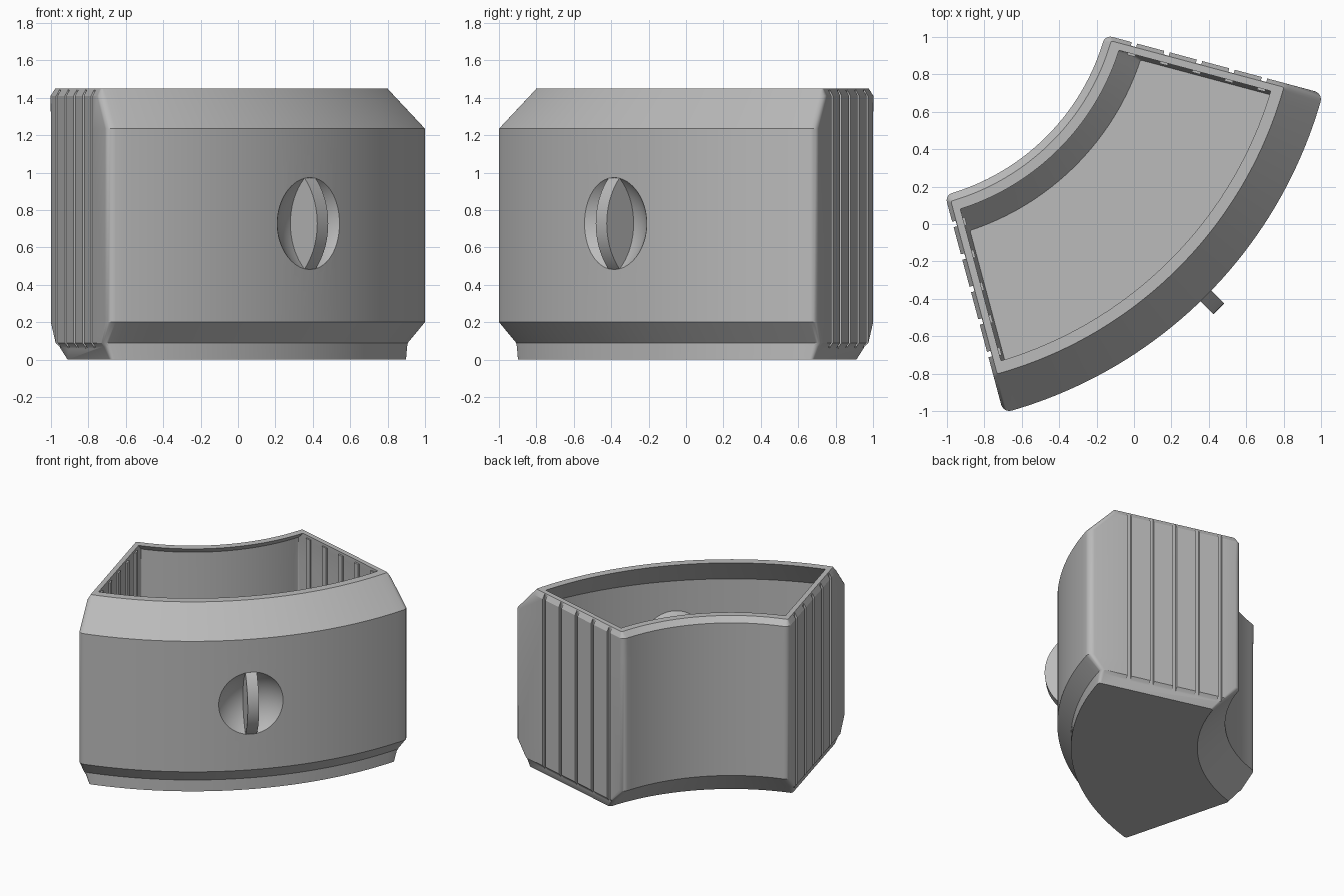
import bpy, bmesh
from math import sin, cos, pi, radians, sqrt, atan2
from mathutils import Matrix, Vector

if "Cube" in bpy.data.objects:
    bpy.data.objects.remove(bpy.data.objects["Cube"])

# Working frame: arc centre at the origin, bin centred on +x, sides at +-30 degrees
CENTRE = 1.3237
PLACE = Matrix.Translation((-CENTRE, CENTRE, 0)) @ Matrix.Rotation(radians(-45), 4, 'Z')
HALF = radians(30)
NORMAL = HALF + pi / 2
R_IN, R_OUT, GRIP_Z = 1.21, 2.416, 0.7275

grey = bpy.data.materials.new("plastic_grey")
grey.use_nodes = True
COLOUR = (0.5, 0.5, 0.5, 1)
grey.diffuse_color = COLOUR
grey.node_tree.nodes["Principled BSDF"].inputs["Base Color"].default_value = COLOUR


def make(name, bm):
    bmesh.ops.recalc_face_normals(bm, faces=bm.faces)
    bm.transform(PLACE)
    mesh = bpy.data.meshes.new(name)
    bm.to_mesh(mesh)
    bm.free()
    mesh.materials.append(grey)
    ob = bpy.data.objects.new(name, mesh)
    bpy.context.collection.objects.link(ob)
    return ob


def activate(ob):
    bpy.ops.object.select_all(action='DESELECT')
    ob.select_set(True)
    bpy.context.view_layer.objects.active = ob


def cut(ob, cutter):
    mod = ob.modifiers.new("cut", 'BOOLEAN')
    mod.operation, mod.solver, mod.object = 'DIFFERENCE', 'EXACT', cutter
    activate(ob)
    bpy.ops.object.modifier_apply(modifier=mod.name)


def arc(centre, radius, a, b, n):
    return [(centre[0] + radius * cos(a + (b - a) * i / n),
             centre[1] + radius * sin(a + (b - a) * i / n)) for i in range(n + 1)]


def outline(r_in, r_out, inset, fillet):
    """Ring sector with rounded corners, sides pulled in by inset."""
    def corner(dist):
        off = inset + fillet
        s = sqrt(dist * dist - off * off)
        return (s * cos(HALF) - off * cos(NORMAL), s * sin(HALF) - off * sin(NORMAL))
    co, ci = corner(r_out - fillet), corner(r_in + fillet)
    ao, ai = atan2(co[1], co[0]), atan2(ci[1], ci[0])
    half = (arc((0, 0), r_out, 0, ao, 20) + arc(co, fillet, ao, NORMAL, 5)[1:]
            + arc(ci, fillet, NORMAL, ai + pi, 5) + arc((0, 0), r_in, ai, 0, 20)[1:])
    return half + [(x, -y) for x, y in half[-2:0:-1]]


# Bin shell: up the outside, over the rim, down the inside (z, r_in, r_out, inset, fillet)
SECTIONS = [
    (0.00, 1.41, 2.318, 0.045, 0.02),
    (0.07, 1.34, 2.318, 0.015, 0.03),
    (0.09, 1.32, 2.318, 0.0, 0.03),
    (0.20, R_IN, R_OUT, 0.0, 0.045),
    (1.235, R_IN, R_OUT, 0.0, 0.045),
    (1.41, R_IN, 2.245, 0.0, 0.04),
    (1.45, 1.25, 2.206, 0.022, 0.01),
    (1.45, 1.305, 2.144, 0.06, 0.005),
    (1.40, 1.255, 2.194, 0.06, 0.005),
    (1.22, 1.255, 2.366, 0.06, 0.01),
    (0.22, 1.255, 2.366, 0.06, 0.01),
    (0.11, 1.368, 2.268, 0.06, 0.01),
    (0.05, 1.43, 2.268, 0.08, 0.01),
]
bm = bmesh.new()
rings = [[bm.verts.new((x, y, s[0])) for x, y in outline(*s[1:])] for s in SECTIONS]
for low, high in zip(rings, rings[1:]):
    for i in range(len(low)):
        j = (i + 1) % len(low)
        bm.faces.new((low[i], low[j], high[j], high[i]))
bm.faces.new(rings[0])
bm.faces.new(rings[-1])
body = make("bin_shell", bm)


def side_bars(name, width, depth, offset, z0, z1):
    """Five upright bars along each end wall, centred at offset from the wall plane."""
    bm = bmesh.new()
    for side in (1, -1):
        for i in range(5):
            m = (Matrix.Rotation(side * HALF, 4, 'Z')
                 @ Matrix.Translation((1.373 + 0.18 * i, side * offset, (z0 + z1) / 2))
                 @ Matrix.Diagonal((width, depth, z1 - z0, 1)))
            bmesh.ops.create_cube(bm, size=1, matrix=m)
    return make(name, bm)


def ball(radius, clip=None):
    """Sphere on the grip axis, optionally keeping only the part inside radius clip."""
    bm = bmesh.new()
    m = Matrix.Translation((2.64, 0, GRIP_Z)) @ Matrix.Rotation(pi / 2, 4, 'Y')
    bmesh.ops.create_uvsphere(bm, u_segments=64, v_segments=40, radius=radius, matrix=m)
    if clip:
        bmesh.ops.bisect_plane(bm, geom=bm.verts[:] + bm.edges[:] + bm.faces[:],
                               plane_co=Vector((clip, 0, 0)), plane_no=Vector((1, 0, 0)),
                               clear_outer=True)
        bmesh.ops.holes_fill(bm, edges=[e for e in bm.edges if e.is_boundary])
    return bm


# Grooves on the end walls, ridges behind them, and the round grip recess
grooves = side_bars("groove_cutter", 0.03, 0.04, 0.0, 0.02, 1.445)
recess = make("recess_cutter", ball(0.333))
bowl = make("grip_bowl", ball(0.375, 2.388))
cut(body, grooves)
cut(body, recess)
cut(bowl, recess)
for helper in (grooves, recess):
    bpy.data.objects.remove(helper)
ridges = side_bars("inner_ridges", 0.045, 0.03, -0.057, 0.06, 1.43)

# Upright lens-shaped grip fin across the recess
bm = bmesh.new()
RISE, CHORD = 0.101, 0.2475


def bulge(sag, direction):
    r = (CHORD ** 2 + sag ** 2) / (2 * sag)
    zs = [CHORD * sin(-pi / 2 + pi * i / 24) for i in range(25)]
    return [(2.412 + direction * (sqrt(r * r - z * z) - r + sag), GRIP_Z + z) for z in zs]


profile = bulge(RISE, 1) + bulge(0.125, -1)[-2:0:-1]
face = bm.faces.new([bm.verts.new((x, -0.0415, z)) for x, z in profile])
ext = bmesh.ops.extrude_face_region(bm, geom=[face])
bmesh.ops.translate(bm, vec=(0, 0.083, 0),
                    verts=[g for g in ext["geom"] if isinstance(g, bmesh.types.BMVert)])
fin = make("grip_fin", bm)

for ob in (body, bowl, fin):
    activate(ob)
    bpy.ops.object.shade_smooth_by_angle(angle=radians(25))
